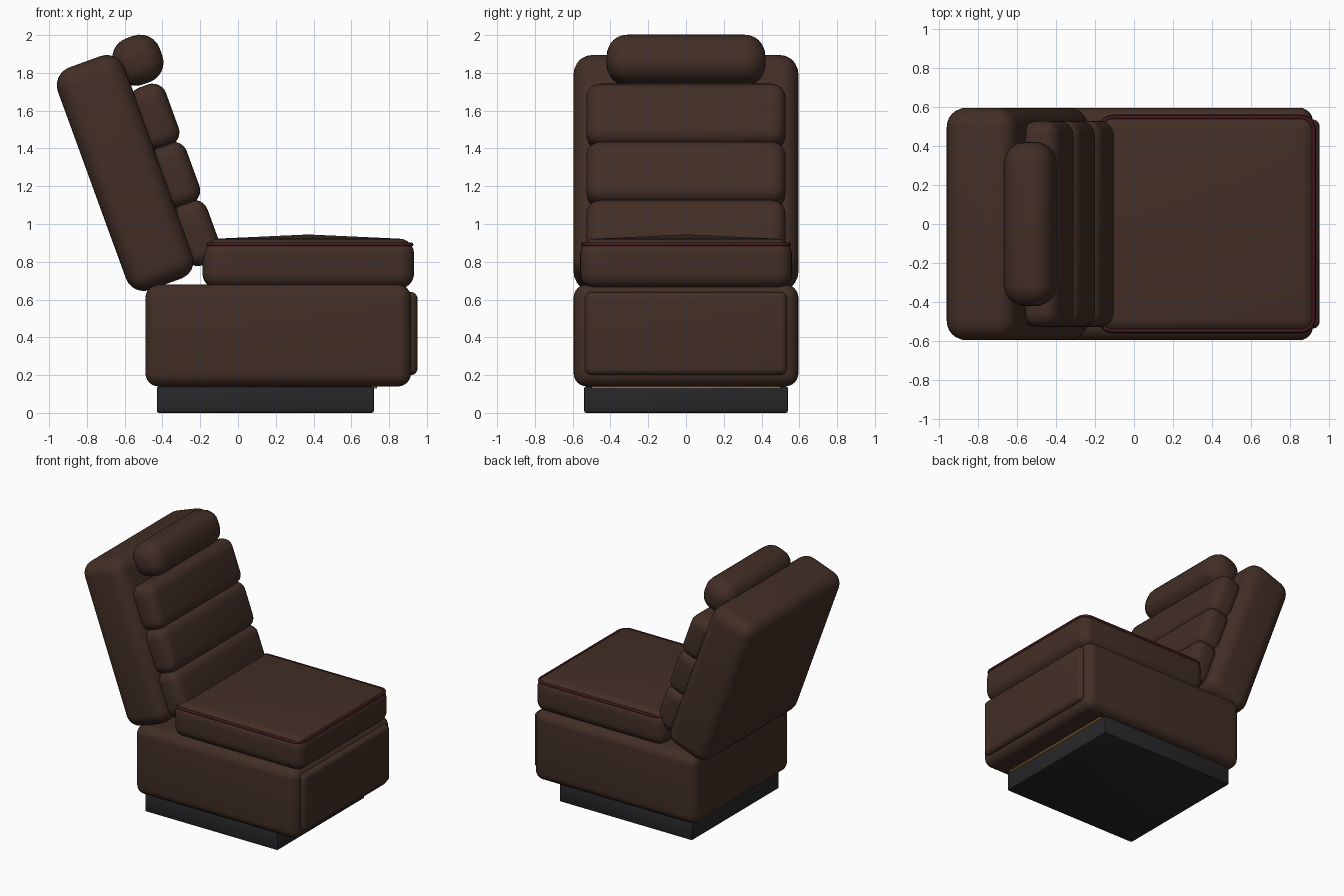
import bpy, bmesh, math
from mathutils import Vector

if "Cube" in bpy.data.objects:
    bpy.data.objects.remove(bpy.data.objects["Cube"])

TILT = math.radians(-20)


def material(name, rgb):
    m = bpy.data.materials.new(name)
    m.diffuse_color = (*rgb, 1)
    m.use_nodes = True
    m.node_tree.nodes["Principled BSDF"].inputs["Base Color"].default_value = m.diffuse_color
    return m


leather = material("brown_leather", (0.055, 0.028, 0.019))
black = material("black_plinth", (0.02, 0.02, 0.022))
red = material("piping_red", (0.06, 0.009, 0.012))
brass = material("brass", (0.5, 0.27, 0.08))


def rounded_box(name, centre, size, radius, mat, tilt=0, segments=6, crown=0):
    bm = bmesh.new()
    bmesh.ops.create_cube(bm, size=1)
    bmesh.ops.scale(bm, vec=size, verts=bm.verts)
    bmesh.ops.bevel(bm, geom=bm.edges[:], offset=radius, offset_type='OFFSET',
                    segments=segments, profile=0.5, affect='EDGES')
    if crown:  # raise the middle of the top face
        bm.normal_update()
        top = max((f for f in bm.faces if f.normal.z > 0.99), key=lambda f: f.calc_area())
        poked = bmesh.ops.poke(bm, faces=[top])
        poked["verts"][0].co.z += crown
    mesh = bpy.data.meshes.new(name)
    bm.to_mesh(mesh)
    bm.free()
    obj = bpy.data.objects.new(name, mesh)
    bpy.context.collection.objects.link(obj)
    obj.location = centre
    obj.rotation_euler.y = tilt
    mesh.materials.append(mat)
    bpy.ops.object.select_all(action='DESELECT')
    obj.select_set(True)
    bpy.context.view_layer.objects.active = obj
    bpy.ops.object.shade_smooth_by_angle(angle=math.radians(40))
    return obj


# Plinth, base box, front panel and trim strip
rounded_box("plinth", (0.145, 0, 0.07), (1.15, 1.08, 0.14), 0.012, black, segments=2)
rounded_box("base", (0.213, 0, 0.41), (1.406, 1.19, 0.54), 0.07, leather)
rounded_box("front_panel", (0.89, 0, 0.42), (0.12, 1.07, 0.44), 0.035, leather)
rounded_box("trim_strip", (0.725, 0, 0.134), (0.02, 1.0, 0.012), 0.002, brass, segments=1)

# Seat cushion with a slightly crowned top
rounded_box("seat_cushion", (0.372, 0, 0.79), (1.12, 1.12, 0.265), 0.08, leather, crown=0.022)

# Piping round the top edge of the cushion
hx, hy, r = 0.547, 0.547, 0.067
points = []
for i, (sx, sy) in enumerate([(1, 1), (-1, 1), (-1, -1), (1, -1)]):
    for k in range(7):
        a = math.pi / 2 * (i + k / 6)
        points.append(Vector((sx * (hx - r) + r * math.cos(a),
                              sy * (hy - r) + r * math.sin(a), 0)))
curve = bpy.data.curves.new("seat_piping", 'CURVE')
curve.dimensions = '3D'
curve.bevel_depth = 0.01
curve.bevel_resolution = 2
spline = curve.splines.new('POLY')
spline.points.add(len(points) - 1)
for p, co in zip(spline.points, points):
    p.co = (*co, 1)
spline.use_cyclic_u = True
curve.materials.append(red)
piping = bpy.data.objects.new("seat_piping", curve)
piping.location = (0.372, 0, 0.892)
bpy.context.collection.objects.link(piping)

# Reclined back shell
rounded_box("back_shell", (-0.597, 0, 1.27), (0.375, 1.19, 1.253), 0.1, leather, TILT)

# Three padded channels up the back
for i in range(3):
    rounded_box(f"back_channel_{i + 1}", (-0.222 - 0.11 * i, 0, 0.952 + 0.308 * i),
                (0.2, 1.055, 0.345), 0.075, leather, TILT)

# Headrest roll
rounded_box("headrest", (-0.53, 0, 1.867), (0.26, 0.84, 0.26), 0.11, leather, TILT)
